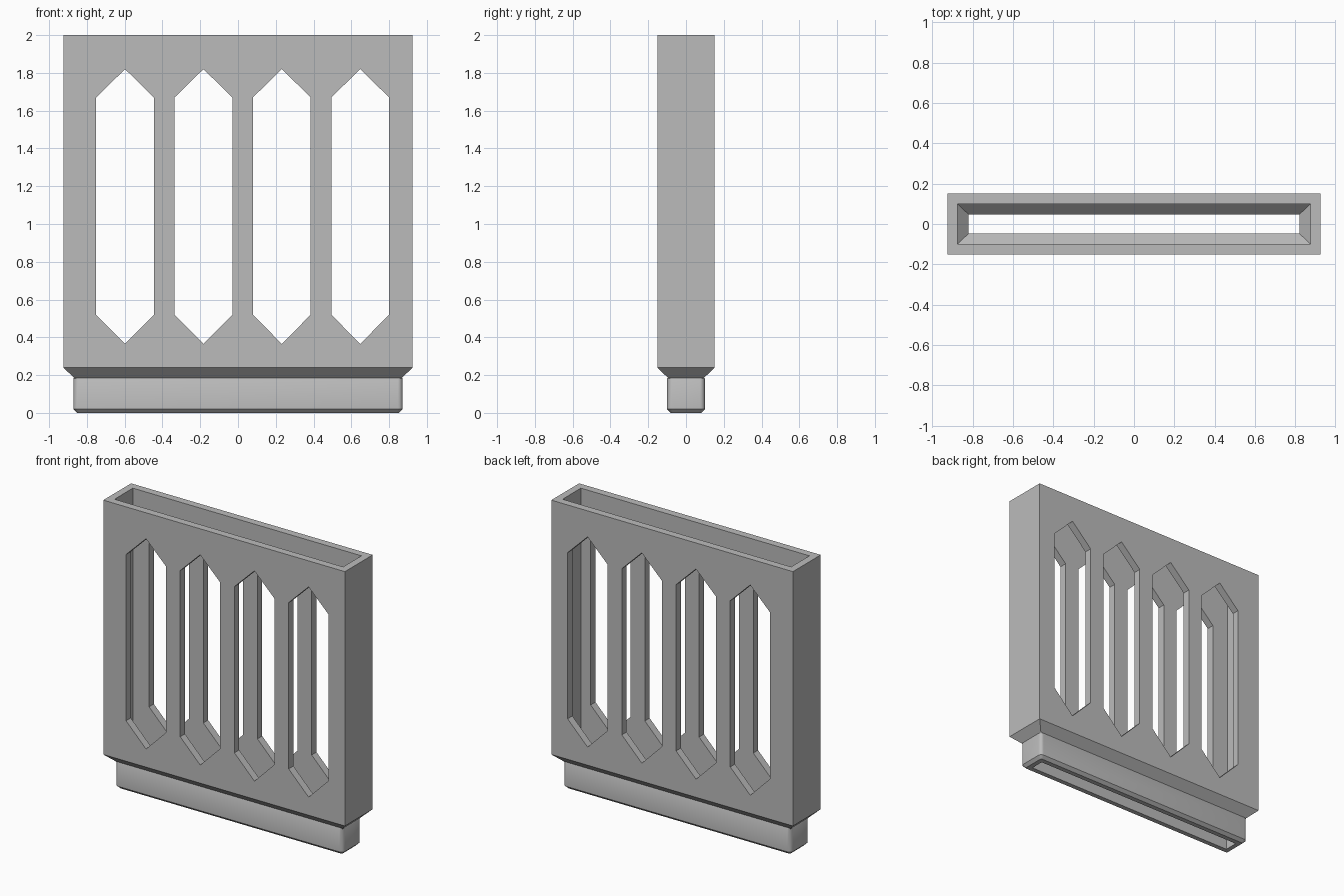
import bpy, bmesh, math

if "Cube" in bpy.data.objects:
    bpy.data.objects.remove(bpy.data.objects["Cube"], do_unlink=True)

grey = bpy.data.materials.new("plain grey")
grey.use_nodes = True
colour = (0.5, 0.5, 0.5, 1)
grey.diffuse_color = colour
grey.node_tree.nodes["Principled BSDF"].inputs["Base Color"].default_value = colour

STEPS = 5


def ring(bm, hx, hy, z, r=0.0):
    """Rectangle loop with corners of radius r."""
    verts = []
    for i, (sx, sy) in enumerate([(1, 1), (-1, 1), (-1, -1), (1, -1)]):
        for k in range(STEPS + 1):
            a = math.pi / 2 * (i + k / STEPS)
            verts.append(bm.verts.new((sx * (hx - r) + r * math.cos(a),
                                       sy * (hy - r) + r * math.sin(a), z)))
    return verts


def finish(bm, name):
    bmesh.ops.remove_doubles(bm, verts=bm.verts[:], dist=1e-5)
    bmesh.ops.recalc_face_normals(bm, faces=bm.faces[:])
    mesh = bpy.data.meshes.new(name)
    bm.to_mesh(mesh)
    bm.free()
    mesh.materials.append(grey)
    obj = bpy.data.objects.new(name, mesh)
    bpy.context.collection.objects.link(obj)
    return obj


# Hollow sleeve: up the outside, over the rim, down the inside
bm = bmesh.new()
profile = [
    (0.852, 0.08, 0, 0.012), (0.872, 0.1, 0.02, 0.025),
    (0.872, 0.1, 0.18, 0.025), (0.868, 0.096, 0.186, 0),
    (0.925, 0.152, 0.24, 0), (0.925, 0.152, 2, 0),
    (0.875, 0.1, 2, 0), (0.875, 0.1, 0.25, 0),
    (0.82, 0.047, 0.195, 0), (0.82, 0.047, 0, 0),
]
loops = [ring(bm, *p) for p in profile]
for a, b in zip(loops, loops[1:] + loops[:1]):
    for i in range(len(a)):
        j = (i + 1) % len(a)
        bm.faces.new((a[i], a[j], b[j], b[i]))
sleeve = finish(bm, "slotted_sleeve")

# Pointed slot cutters through both walls
bm = bmesh.new()
outline = [(0, 0.365), (0.153, 0.52), (0.153, 1.67),
           (0, 1.82), (-0.153, 1.67), (-0.153, 0.52)]
for n in range(4):
    cx = -0.598 + 0.415 * n
    face = bm.faces.new([bm.verts.new((cx + x, -0.3, z)) for x, z in outline])
    moved = bmesh.ops.extrude_face_region(bm, geom=[face])["geom"]
    bmesh.ops.translate(bm, vec=(0, 0.6, 0),
                        verts=[v for v in moved if isinstance(v, bmesh.types.BMVert)])
cutter = finish(bm, "slot_cutter")
cutter.hide_render = True

# Cut the slots and keep the flat edges sharp
bpy.context.view_layer.objects.active = sleeve
cutter.select_set(False)
sleeve.select_set(True)
cut = sleeve.modifiers.new("slots", "BOOLEAN")
cut.operation = "DIFFERENCE"
cut.solver = "EXACT"
cut.object = cutter
bpy.ops.object.modifier_apply(modifier=cut.name)
bpy.data.objects.remove(cutter, do_unlink=True)
bpy.ops.object.shade_smooth_by_angle(angle=math.radians(30))
